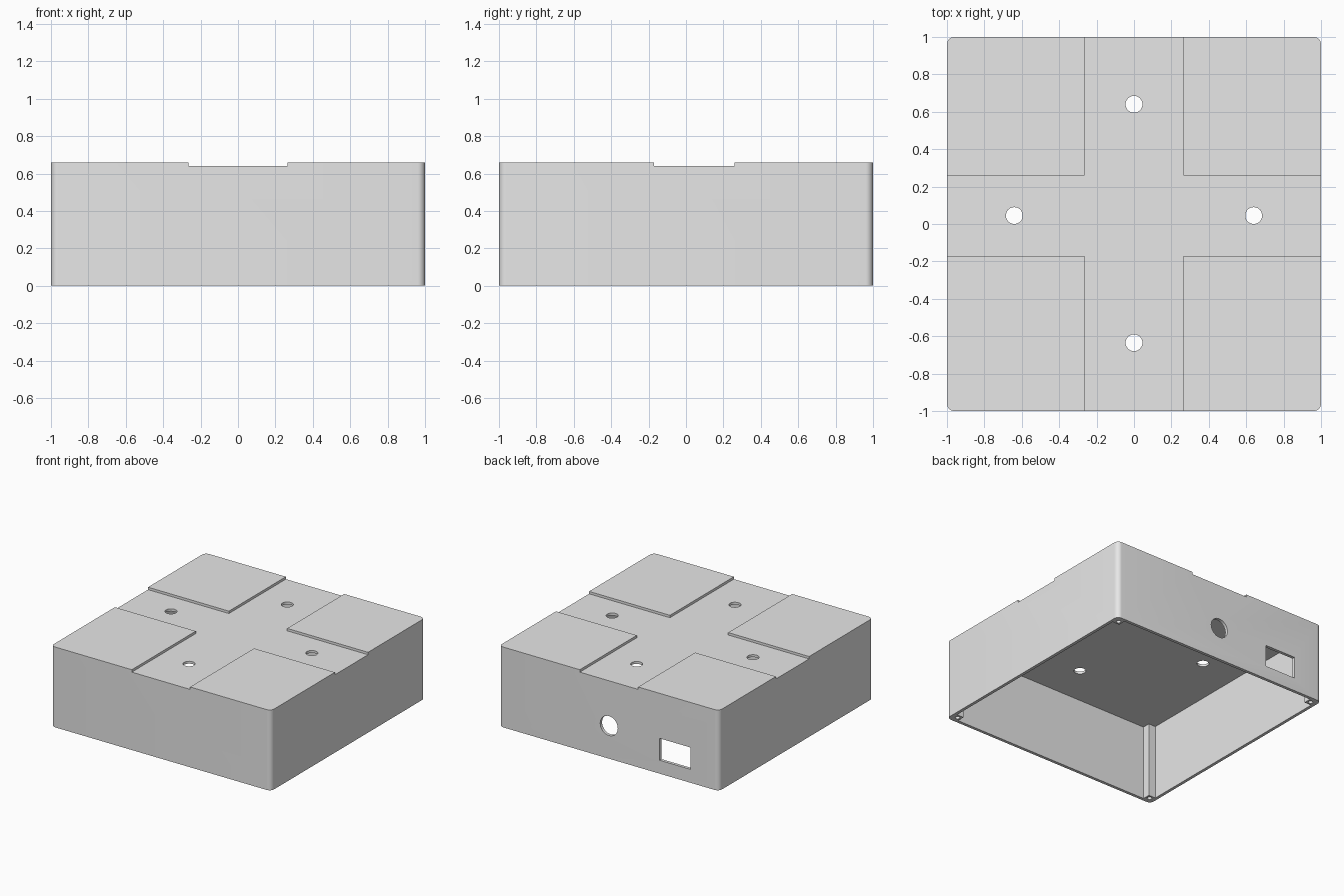
import bpy
import bmesh
from math import cos, sin, pi, radians

if "Cube" in bpy.data.objects:
    bpy.data.objects.remove(bpy.data.objects["Cube"], do_unlink=True)

TOP, FLOOR, CEILING = 0.66, 0.64, 0.62   # pad top, channel floor, underside of roof
WALL, POST, CORNER = 0.025, 0.088, 0.04  # wall thickness, post reach from outside, corner radius

grey = bpy.data.materials.new("light grey")
grey.use_nodes = True
grey.diffuse_color = (0.8, 0.8, 0.8, 1)
grey.node_tree.nodes["Principled BSDF"].inputs["Base Color"].default_value = (0.8, 0.8, 0.8, 1)


def prism(name, outline, low, high, upright=False):
    """Extrude an outline along z, or along y when upright (outline is then x, z)."""
    place = (lambda a, b, h: (a, h, b)) if upright else (lambda a, b, h: (a, b, h))
    bm = bmesh.new()
    face = bm.faces.new([bm.verts.new(place(a, b, low)) for a, b in outline])
    new = bmesh.ops.extrude_face_region(bm, geom=[face])["geom"]
    moved = [v for v in new if isinstance(v, bmesh.types.BMVert)]
    bmesh.ops.translate(bm, verts=moved, vec=place(0, 0, high - low))
    bmesh.ops.recalc_face_normals(bm, faces=bm.faces)
    mesh = bpy.data.meshes.new(name)
    bm.to_mesh(mesh)
    bm.free()
    mesh.materials.append(grey)
    obj = bpy.data.objects.new(name, mesh)
    bpy.context.collection.objects.link(obj)
    return obj


def circle(x, y, r, n=32):
    return [(x + r * cos(2 * pi * i / n), y + r * sin(2 * pi * i / n)) for i in range(n)]


def rectangle(x0, x1, y0, y1):
    return [(x0, y0), (x1, y0), (x1, y1), (x0, y1)]


def rounded_square(half, r, steps=8):
    points = []
    for k, (sx, sy) in enumerate([(1, 1), (-1, 1), (-1, -1), (1, -1)]):
        for i in range(steps + 1):
            a = (k + i / steps) * pi / 2
            points.append((sx * (half - r) + r * cos(a), sy * (half - r) + r * sin(a)))
    return points


def cross(x0, x1, y0, y1, reach):
    return [(x1, y1), (x1, reach), (x0, reach), (x0, y1), (-reach, y1), (-reach, y0),
            (x0, y0), (x0, -reach), (x1, -reach), (x1, y0), (reach, y0), (reach, y1)]


# Outer block
case = prism("enclosure", rounded_square(1, CORNER), 0, TOP)

# Hollow inside that leaves four corner posts, and the crossed channels on top
inner = 1 - POST
cutters = [
    prism("cavity_cutter", cross(-inner, inner, -inner, inner, 1 - WALL), -0.1, CEILING),
    prism("channel_cutter", cross(-0.265, 0.265, -0.17, 0.26, 1.1), FLOOR, 0.8),
]

# Round holes through the roof
for x, y in [(-0.64, 0.045), (0.64, 0.045), (0, 0.64), (0, -0.635)]:
    cutters.append(prism("roof_hole_cutter", circle(x, y, 0.045), 0.5, 0.75))

# Screw holes in the corner posts
screw = 1 - (WALL + POST) / 2
for sx in (-1, 1):
    for sy in (-1, 1):
        cutters.append(prism("screw_hole_cutter", circle(sx * screw, sy * screw, 0.018, 16), -0.1, 0.3))

# Round and rectangular ports in the back wall
cutters.append(prism("round_port_cutter", circle(0, 0.27, 0.08), 0.9, 1.1, upright=True))
cutters.append(prism("square_port_cutter", rectangle(-0.74, -0.46, 0.11, 0.29), 0.9, 1.1, upright=True))

for cutter in cutters:
    cutter.hide_render = True
    mod = case.modifiers.new(cutter.name, "BOOLEAN")
    mod.operation = "DIFFERENCE"
    mod.solver = "EXACT"
    mod.object = cutter

# Bake the cuts and drop the cutters
bpy.context.view_layer.update()
baked = bpy.data.meshes.new_from_object(case.evaluated_get(bpy.context.evaluated_depsgraph_get()))
case.modifiers.clear()
case.data = baked
baked.materials.clear()
baked.materials.append(grey)
for polygon in baked.polygons:
    polygon.material_index = 0
for cutter in cutters:
    bpy.data.objects.remove(cutter, do_unlink=True)

# Smooth rounded corners and bores, keep the hard edges
bpy.ops.object.select_all(action="DESELECT")
case.select_set(True)
bpy.context.view_layer.objects.active = case
bpy.ops.object.shade_smooth_by_angle(angle=radians(30))
